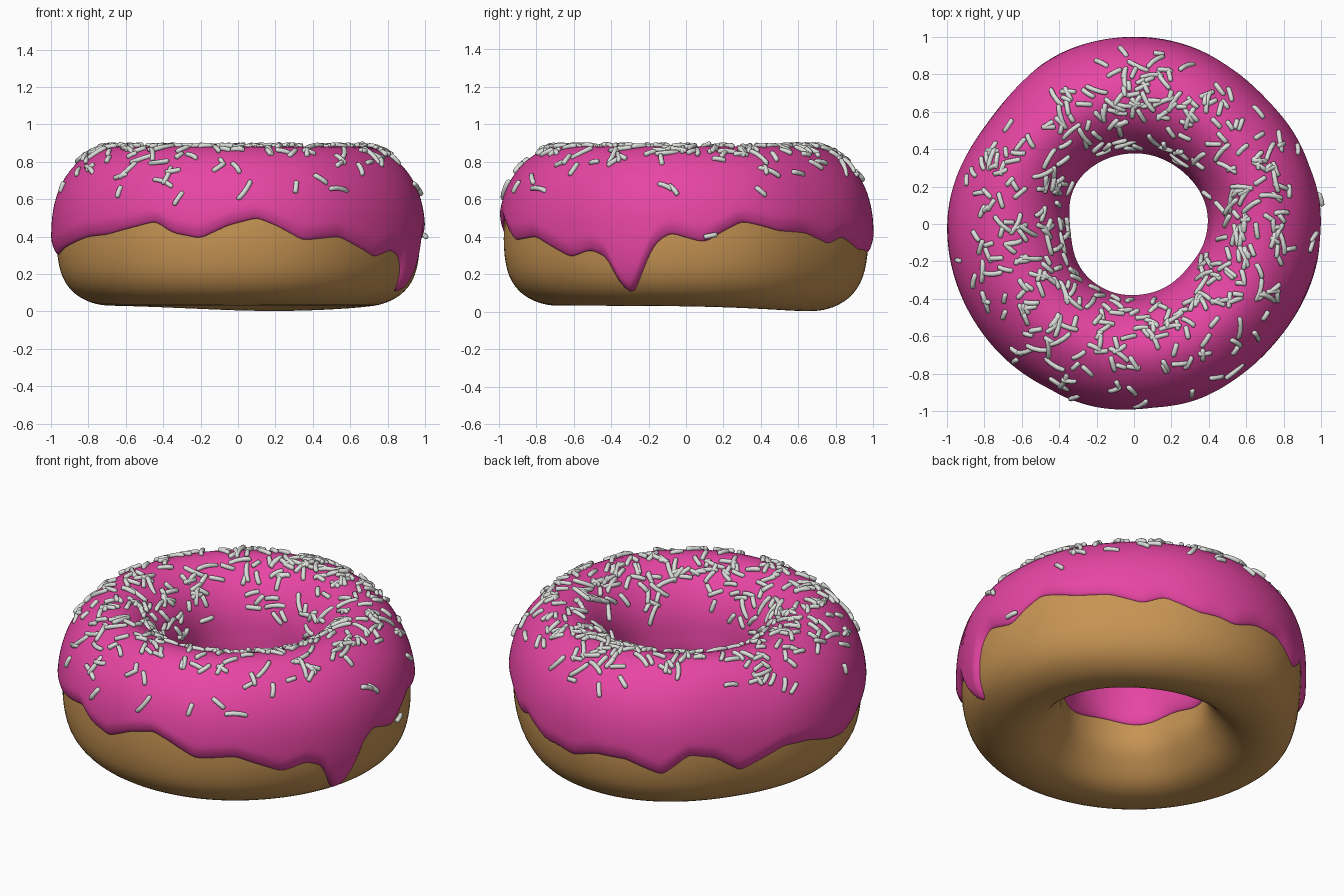
import bpy, bmesh, math, random
from mathutils import Vector

if "Cube" in bpy.data.objects:
    bpy.data.objects.remove(bpy.data.objects["Cube"])

random.seed(7)


def material(name, rgb):
    m = bpy.data.materials.new(name)
    m.diffuse_color = (*rgb, 1)
    m.use_nodes = True
    m.node_tree.nodes["Principled BSDF"].inputs["Base Color"].default_value = m.diffuse_color
    return m


def make_object(name, bm, mat):
    bmesh.ops.recalc_face_normals(bm, faces=bm.faces)
    me = bpy.data.meshes.new(name)
    bm.to_mesh(me)
    bm.free()
    for p in me.polygons:
        p.use_smooth = True
    me.materials.append(mat)
    ob = bpy.data.objects.new(name, me)
    bpy.context.collection.objects.link(ob)
    return ob


# Dough cross-section (radius, height): up the hole, over the crown, down the outside
PROFILE = [(.55, .07), (.47, .15), (.415, .24), (.405, .36), (.415, .5), (.435, .62), (.48, .72),
           (.55, .80), (.63, .845), (.71, .85), (.79, .815), (.865, .75), (.925, .66),
           (.96, .55), (.972, .43), (.968, .30), (.943, .19), (.89, .11), (.815, .06),
           (.73, .035), (.64, .035)]
NP = len(PROFILE)


def section(t):
    """Smooth closed curve through the profile; t counts profile points."""
    i = math.floor(t)
    f = t - i
    a, b, c, d = (Vector(PROFILE[(i + k) % NP]) for k in (-1, 0, 1, 2))
    return 0.5 * (2 * b + (c - a) * f + (2 * a - 5 * b + 4 * c - d) * f * f
                  + (3 * b - a - 3 * c + d) * f ** 3)


def bump(deg, centre, width):
    d = (deg - centre + 180) % 360 - 180
    return math.exp(-(d / width) ** 2)


def surface(deg, t, off=0.0):
    """Point on the dough at an angle, lifted by off, with small hand-made unevenness."""
    p = section(t)
    tan = (section(t + .02) - section(t - .02)).normalized()
    r, z = p.x - tan.y * off, p.y + tan.x * off
    inside = max(0, min(1, (.7 - r) / .25))
    outside = max(0, min(1, (r - .7) / .25))
    r += (.018 * bump(deg, 10, 35) - .04 * bump(deg, 187, 28) - .012 * bump(deg, 320, 20)) * inside
    r -= (.05 * bump(deg, 143, 22) + .025 * bump(deg, 47, 20) + .015 * bump(deg, 318, 20)) * outside
    z -= .033 * bump(deg, 73, 50) * max(0, 1 - z / .25)
    a = math.radians(deg)
    return Vector((r * math.cos(a), r * math.sin(a), z))


def lerp_table(table, deg):
    pts = [(table[-1][0] - 360, table[-1][1])] + table + [(table[0][0] + 360, table[0][1])]
    for (a, u), (b, v) in zip(pts, pts[1:]):
        if a <= deg <= b:
            return u + (v - u) * (deg - a) / (b - a)


def find_t(lo, hi, z):
    """Profile parameter between lo and hi where the section has height z."""
    up = section(hi).y > section(lo).y
    for _ in range(30):
        mid = (lo + hi) / 2
        if (section(mid).y < z) == up:
            lo = mid
        else:
            hi = mid
    return lo


# Icing lower edge: (angle, height)
EDGE = [(3, .38), (6, .37), (12, .43), (18, .48), (24, .46), (31, .43), (42, .42), (53, .36),
        (60, .40), (72, .33), (79, .33), (85, .31), (94, .36), (105, .36), (117, .28),
        (126, .40), (135, .37), (144, .27), (160, .38), (170, .37), (180, .32), (188, .30),
        (198, .34), (215, .40), (224, .41), (243, .48), (249, .42), (258, .39), (267, .46),
        (276, .50), (282, .46), (291, .38), (304, .40), (320, .29), (328, .33), (334, .29),
        (338, .14), (341.5, .09), (345, .18), (350, .36), (355, .42)]

brown = material("baked brown", (.57, .295, .087))
pink = material("pink icing", (.80, .06, .37))
grey = material("pale grey", (.72, .74, .71))


def grid(bm, rows, close_rows):
    """Faces between rings of points that run all the way round."""
    vs = [[bm.verts.new(p) for p in row] for row in rows]
    n, m = len(vs), len(vs[0])
    for i in range(n):
        for j in range(m if close_rows else m - 1):
            bm.faces.new((vs[i][j], vs[(i + 1) % n][j],
                          vs[(i + 1) % n][(j + 1) % m], vs[i][(j + 1) % m]))


# Dough ring
bm = bmesh.new()
grid(bm, [[surface(k * 3, j / 3) for j in range(NP * 3)] for k in range(120)], True)
make_object("dough", bm, brown)

# Icing with wavy edge and one long drip
STEPS, ROWS = 240, 48
raw = [lerp_table(EDGE, k * 360 / STEPS) for k in range(STEPS)]
edge = [(raw[k - 1] + 2 * raw[k] + raw[(k + 1) % STEPS]) / 4 for k in range(STEPS)]
rows = []
for k in range(STEPS):
    deg = k * 360 / STEPS
    inner = .345 + .025 * math.cos(math.radians(deg - 234)) + .012 * math.sin(math.radians(deg * 6))
    t0, t1 = find_t(1, 8, inner), find_t(10, 19, edge[k])
    row = []
    for j in range(ROWS + 1):
        u = -math.cos(math.pi * j / ROWS)
        off = .032 * min(1, math.sqrt(max(0, 1 - abs(u)) / .09)) - .003
        row.append(surface(deg, t0 + (t1 - t0) * (u + 1) / 2, off))
    rows.append(row)
bm = bmesh.new()
grid(bm, rows, False)
make_object("icing", bm, pink)


# Sprinkles: small rounded rods lying on the icing, some of them bent
def sprinkle(bm, deg, t, length, bend, spin):
    c = surface(deg, t, .036)
    n = (surface(deg, t, .1) - c).normalized()
    e = (surface(deg + .5, t, .036) - c).normalized()
    f = n.cross(e)
    d = e * math.cos(spin) + f * math.sin(spin)
    b = n.cross(d)
    d = (d + n * random.uniform(-.15, .15)).normalized()
    rings = []
    for s, rad in ((-.5, .5), (-.43, 1), (-.15, 1), (.15, 1), (.43, 1), (.5, .5)):
        q = c + d * s * length + b * bend * s * s * length - n * .2 * s * s * length
        rings.append([bm.verts.new(q + (b * math.cos(a) + n * math.sin(a)) * .0135 * rad)
                      for a in (math.tau * i / 8 for i in range(8))])
    for r0, r1 in zip(rings, rings[1:]):
        for i in range(8):
            bm.faces.new((r0[i], r0[(i + 1) % 8], r1[(i + 1) % 8], r1[i]))
    bm.faces.new(rings[0])
    bm.faces.new(rings[-1])


bm = bmesh.new()
# Density per 30 degree sector, starting at the right side
DENSITY = [38, 24, 40, 38, 18, 40, 42, 38, 34, 32, 26, 42]
for sector, count in enumerate(DENSITY):
    for _ in range(count):
        t = random.gauss(8.2, 2.1)
        while not 4.8 < t < 12.3:
            t = random.gauss(8.2, 2.1)
        length, bend = random.choice([(.06, 0), (.075, 0), (.085, .2), (.09, 0), (.13, .25)])
        sprinkle(bm, sector * 30 + random.uniform(0, 30), t, length, bend,
                 random.uniform(0, math.pi))
# Stray sprinkles low on the sides
sprinkle(bm, 7.5, 14.2, .075, 0, .2)
sprinkle(bm, 251, 12.6, .09, 0, 1.1)
sprinkle(bm, 229, 12.3, .07, 0, 1.5)
sprinkle(bm, 181, 4.8, .09, 0, .4)
make_object("sprinkles", bm, grey)
